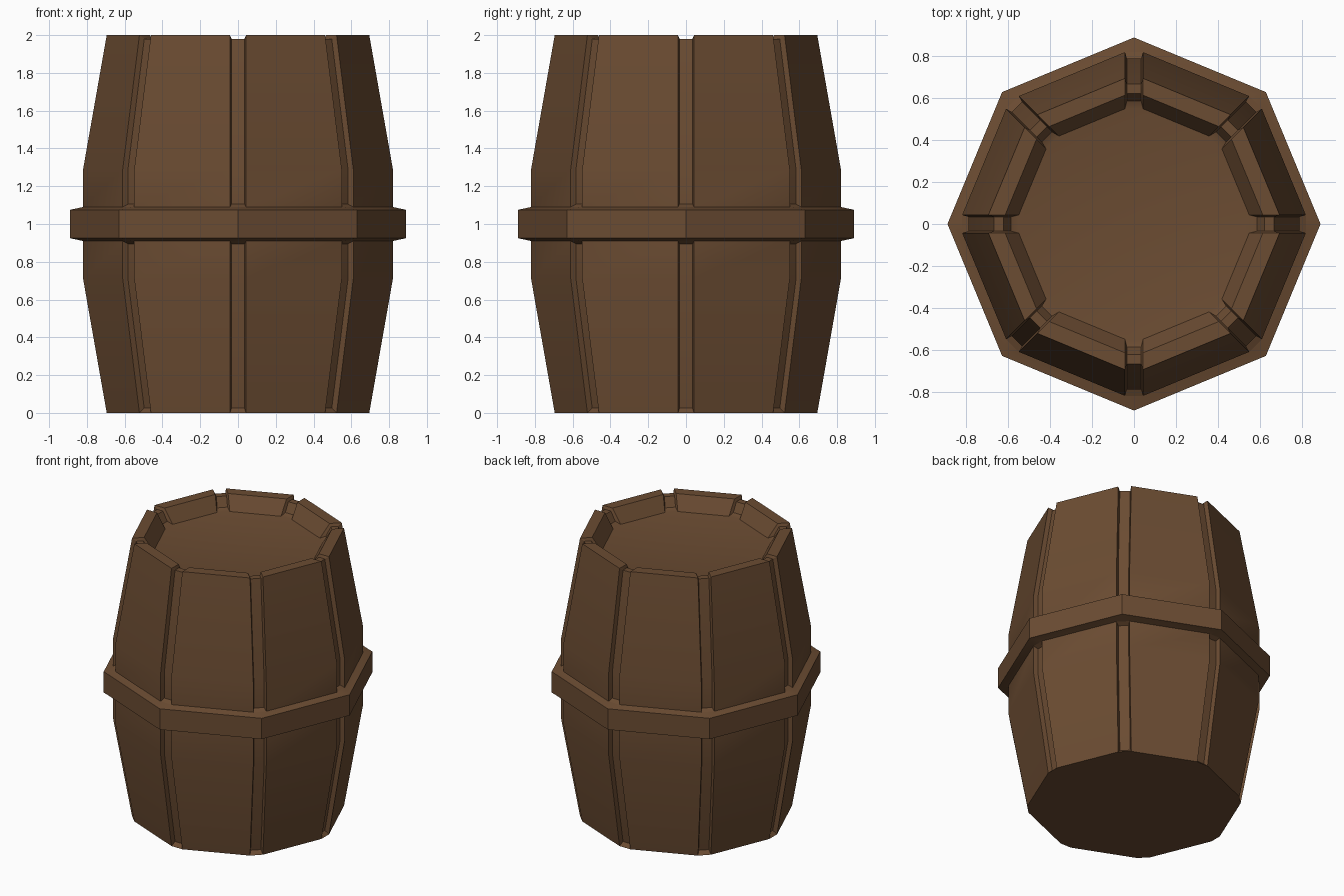
import bpy, bmesh, math
from mathutils import Matrix, Vector

cube = bpy.data.objects.get("Cube")
if cube:
    bpy.data.objects.remove(cube, do_unlink=True)

SIDES = 8
STAVE_W, FLOOR_W = 0.043, 0.034   # half widths of the groove mouth and floor

wood = bpy.data.materials.new("brown_wood")
wood.use_nodes = True
COLOUR = (0.147, 0.072, 0.032, 1)
wood.diffuse_color = COLOUR
wood.node_tree.nodes["Principled BSDF"].inputs["Base Color"].default_value = COLOUR


def corner(bm, k, r, z, side):
    """Vertex at corner k, shifted sideways from the corner direction."""
    turn = Matrix.Rotation(math.tau * (k % SIDES) / SIDES, 3, "Z")
    return bm.verts.new(turn @ Vector((r, side, z)))


def columns(bm, profile, half):
    """Pairs of (right, left) vertex columns, one pair per corner."""
    return [[[corner(bm, k, r, z, s * half) for r, z in profile] for s in (-1, 1)]
            for k in range(SIDES)]


def strip(bm, a, b):
    for i in range(len(a) - 1):
        bm.faces.new((a[i], b[i], b[i + 1], a[i + 1]))


def finish(bm, name):
    bmesh.ops.recalc_face_normals(bm, faces=bm.faces[:])
    mesh = bpy.data.meshes.new(name)
    bm.to_mesh(mesh)
    bm.free()
    obj = bpy.data.objects.new(name, mesh)
    bpy.context.collection.objects.link(obj)
    mesh.materials.append(wood)
    bpy.ops.object.select_all(action="DESELECT")
    obj.select_set(True)
    bpy.context.view_layer.objects.active = obj
    bpy.ops.object.shade_smooth_by_angle(angle=math.radians(25))


# Barrel body: eight staves with sunken grooves at the corners
stave = [(0.695, 0), (0.82, 0.71), (0.82, 0.91),
         (0.82, 1.09), (0.82, 1.29), (0.695, 2), (0.615, 2), (0.55, 1.9)]
low_groove = [(0.668, 0.025), (0.79, 0.71), (0.79, 0.895)]
top_groove = [(0.79, 1.105), (0.79, 1.29), (0.668, 1.98), (0.622, 1.98), (0.588, 1.915)]

bm = bmesh.new()
cols = columns(bm, stave, STAVE_W)
for k in range(SIDES):
    strip(bm, cols[k][1], cols[(k + 1) % SIDES][0])
    strip(bm, cols[k][0][2:4], cols[k][1][2:4])
for groove, start in ((low_groove, 0), (top_groove, 3)):
    end = start + len(groove)
    for (right, left), (fr, fl) in zip(cols, columns(bm, groove, FLOOR_W)):
        right, left = right[start:end], left[start:end]
        strip(bm, right, fr)
        strip(bm, fr, fl)
        strip(bm, fl, left)
        for i in (0, -1):
            bm.faces.new((right[i], left[i], fl[i], fr[i]))
# Flat bottom and recessed lid
for i in (0, -1):
    bm.faces.new([col[i] for pair in cols for col in pair])
finish(bm, "barrel_body")

# Middle hoop: octagonal outside, fitted to the staves inside
bm = bmesh.new()
outer = [[corner(bm, k, 0.89, z, 0) for z in (0.925, 1.075)] for k in range(SIDES)]
inner = columns(bm, stave[2:4], STAVE_W)
for k in range(SIDES):
    n = (k + 1) % SIDES
    strip(bm, outer[k], outer[n])
    strip(bm, inner[k][1], inner[n][0])
    strip(bm, inner[k][0], inner[k][1])
    for i in (0, 1):
        bm.faces.new((outer[k][i], outer[n][i], inner[n][0][i], inner[k][1][i]))
        bm.faces.new((outer[k][i], inner[k][1][i], inner[k][0][i]))
finish(bm, "middle_hoop")
